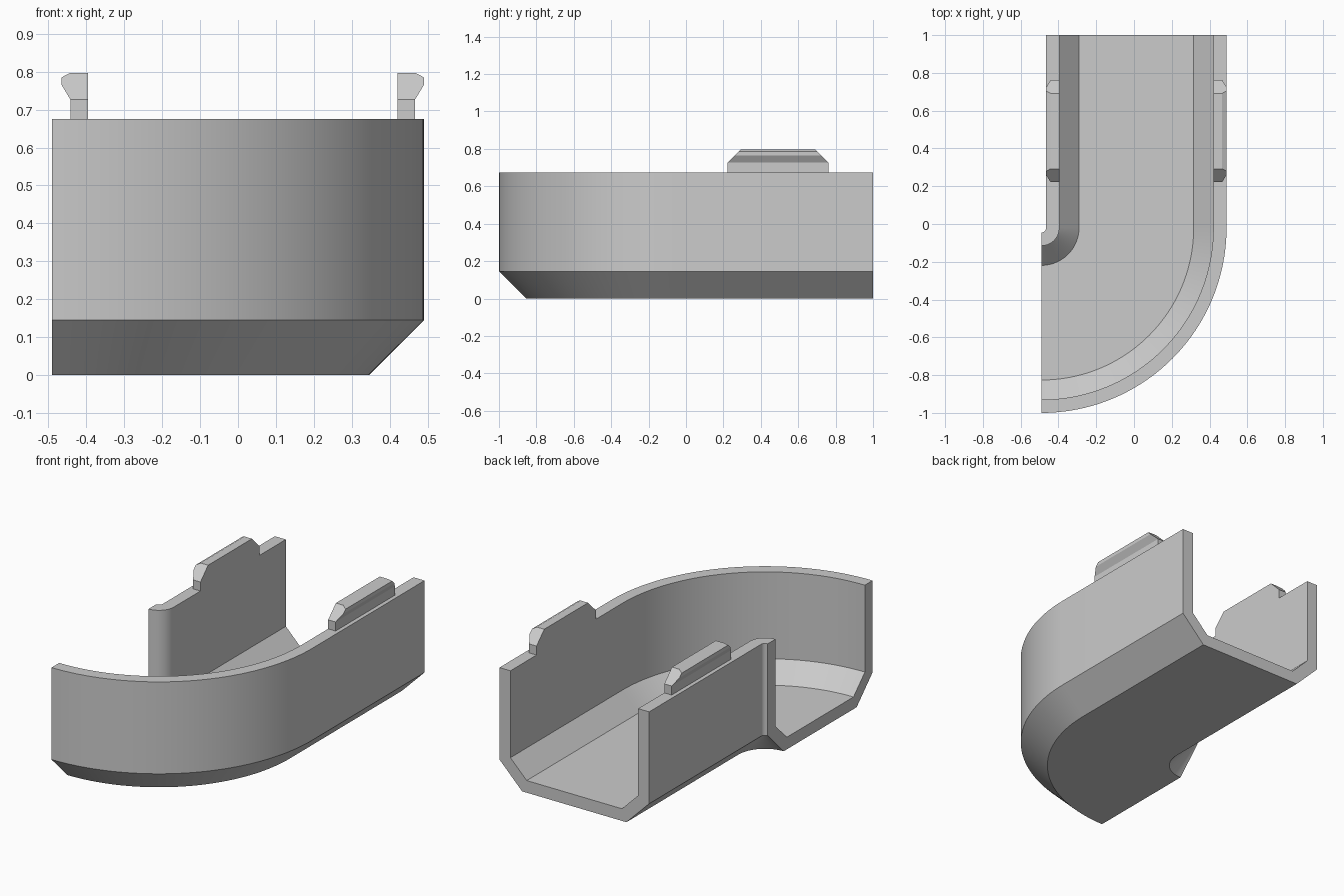
import bpy, bmesh, math

if "Cube" in bpy.data.objects:
    bpy.data.objects.remove(bpy.data.objects["Cube"])

grey = bpy.data.materials.new("plain grey")
grey.diffuse_color = (0.6, 0.6, 0.6, 1)
grey.use_nodes = True
grey.node_tree.nodes["Principled BSDF"].inputs["Base Color"].default_value = grey.diffuse_color

CX, CY = -0.49, -0.02      # centre of the quarter bend
T = 0.07                   # wall thickness
R_IN, R_OUT = 0.025, 0.98  # outside faces of the two walls
TOP, CH = 0.675, 0.145     # wall height and outside chamfer
K = T * math.tan(math.radians(22.5))


def loft(name, rings):
    """Skin a list of equal closed rings and cap both ends."""
    bm = bmesh.new()
    rows = [[bm.verts.new(p) for p in ring] for ring in rings]
    n = len(rows[0])
    for a, b in zip(rows, rows[1:]):
        for i in range(n):
            j = (i + 1) % n
            bm.faces.new((a[i], a[j], b[j], b[i]))
    bm.faces.new(rows[0])
    bm.faces.new(rows[-1][::-1])
    bmesh.ops.recalc_face_normals(bm, faces=bm.faces)
    me = bpy.data.meshes.new(name)
    bm.to_mesh(me)
    bm.free()
    me.materials.append(grey)
    ob = bpy.data.objects.new(name, me)
    bpy.context.collection.objects.link(ob)
    bpy.ops.object.select_all(action='DESELECT')
    ob.select_set(True)
    bpy.context.view_layer.objects.active = ob
    bpy.ops.object.shade_smooth_by_angle(angle=math.radians(25))
    return ob


# Channel: chamfered U section (radius, height) swept straight, then round a quarter bend
section = [
    (R_IN, TOP), (R_IN, CH), (R_IN + CH, 0), (R_OUT - CH, 0),
    (R_OUT, CH), (R_OUT, TOP), (R_OUT - T, TOP), (R_OUT - T, CH + K),
    (R_OUT - CH - K, T), (R_IN + CH + K, T), (R_IN + T, CH + K), (R_IN + T, TOP),
]
rings = [[(CX + r, 1.0, z) for r, z in section]]
STEPS = 40
for s in range(STEPS + 1):
    a = -math.pi / 2 * s / STEPS
    rings.append([(CX + r * math.cos(a), CY + r * math.sin(a), z) for r, z in section])
loft("channel", rings)

# Snap clips: hooked section on each wall, with ends sloping in at 45 degrees
NECK = 0.727
hook = [(0, TOP), (0.047, TOP), (0.047, NECK), (0.07, 0.765),
        (0.07, 0.785), (0.047, 0.797), (0, 0.797)]
# extra point on the flat side keeps the neck ends vertical
hook.append((0, NECK))


def clip(name, x0, side):
    ends = []
    for y, d in ((0.222, 1), (0.762, -1)):
        ends.append([(x0 + side * u, y + d * max(0, z - NECK), z) for u, z in hook])
    ob = loft(name, ends)
    # split the bent end caps along the neck line
    bm = bmesh.new()
    bm.from_mesh(ob.data)
    for f in [f for f in bm.faces if len(f.verts) == len(hook)]:
        pair = [v for v in f.verts if abs(v.co.z - NECK) < 1e-4]
        bmesh.utils.face_split(f, pair[0], pair[1])
    bmesh.ops.recalc_face_normals(bm, faces=bm.faces)
    for f in bm.faces:
        f.smooth = False
    bm.to_mesh(ob.data)
    bm.free()


clip("inner_clip", CX + R_IN + T, -1)
clip("outer_clip", CX + R_OUT - T, 1)
